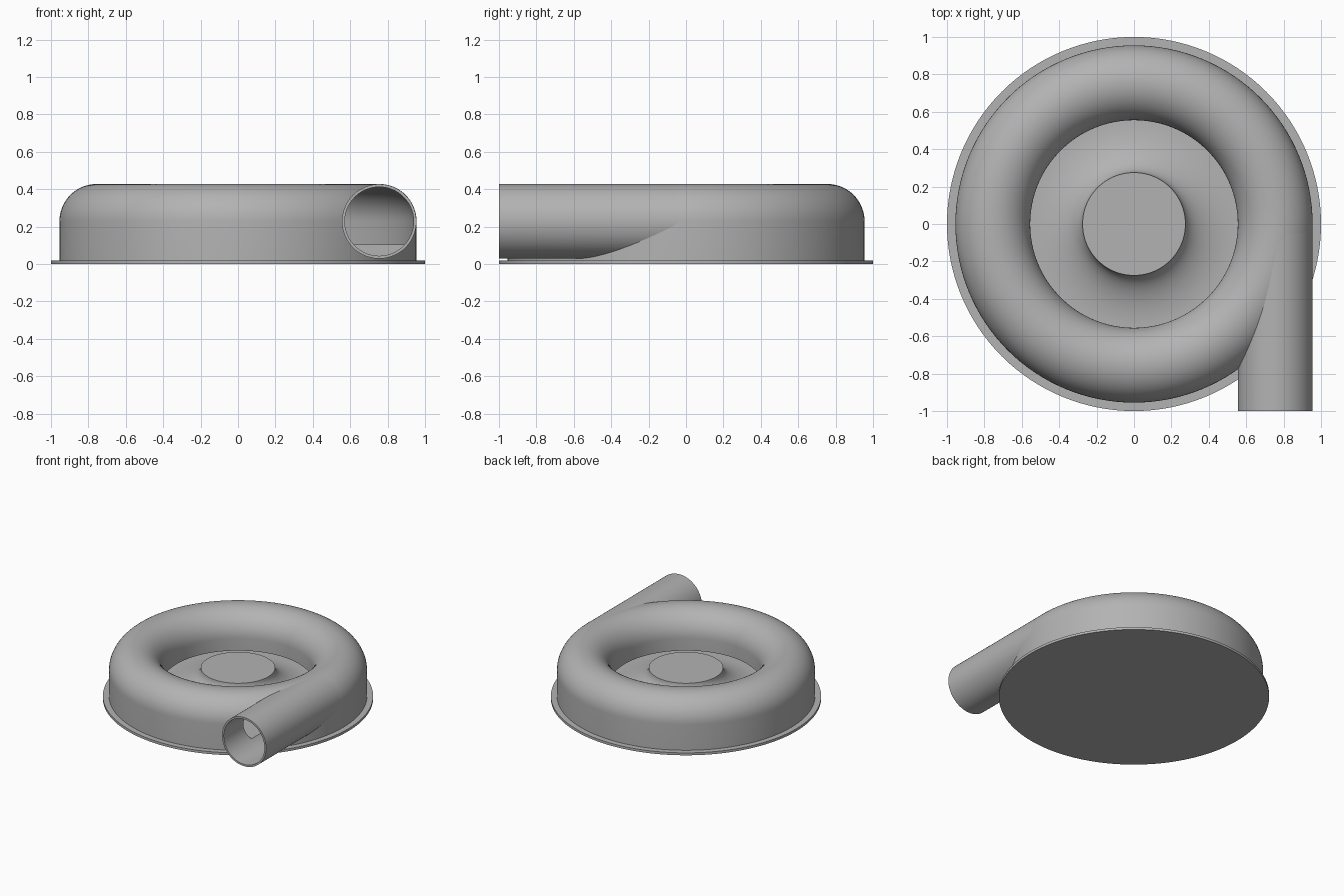
import bpy, bmesh, math
from mathutils import Matrix

if "Cube" in bpy.data.objects:
    bpy.data.objects.remove(bpy.data.objects["Cube"], do_unlink=True)

grey = bpy.data.materials.new("plain grey")
grey.use_nodes = True
COLOR = (0.45, 0.45, 0.45, 1)
grey.diffuse_color = COLOR
grey.node_tree.nodes["Principled BSDF"].inputs["Base Color"].default_value = COLOR

TUBE_X, TUBE_Z, TUBE_R, WALL = 0.755, 0.228, 0.2, 0.015


def finish(name, bm):
    bmesh.ops.remove_doubles(bm, verts=bm.verts, dist=1e-5)
    bmesh.ops.recalc_face_normals(bm, faces=bm.faces)
    mesh = bpy.data.meshes.new(name)
    bm.to_mesh(mesh)
    bm.free()
    mesh.materials.append(grey)
    obj = bpy.data.objects.new(name, mesh)
    bpy.context.collection.objects.link(obj)
    return obj


def lathe(name, profile, steps=128):
    """Spin a half section that starts and ends on the z axis."""
    bm = bmesh.new()
    verts = [bm.verts.new((r, 0, z)) for r, z in profile]
    edges = [bm.edges.new(pair) for pair in zip(verts, verts[1:])]
    bmesh.ops.spin(bm, geom=verts + edges, cent=(0, 0, 0), axis=(0, 0, 1),
                   angle=math.tau, steps=steps, use_merge=True)
    return finish(name, bm)


def cylinder_y(name, radius, y0, y1):
    bm = bmesh.new()
    place = Matrix.Translation((TUBE_X, (y0 + y1) / 2, TUBE_Z)) @ Matrix.Rotation(math.pi / 2, 4, "X")
    bmesh.ops.create_cone(bm, cap_ends=True, segments=96, radius1=radius,
                          radius2=radius, depth=y1 - y0, matrix=place)
    return finish(name, bm)


def arch(radius, steps=32):
    """Half circle of the scroll section, from its outer side to its inner side."""
    return [(TUBE_X + radius * math.cos(math.pi * i / steps),
             TUBE_Z + radius * math.sin(math.pi * i / steps)) for i in range(steps + 1)]


def cut(obj, cutter):
    mod = obj.modifiers.new("cut", "BOOLEAN")
    mod.operation = "DIFFERENCE"
    mod.solver = "EXACT"
    mod.object = cutter
    bpy.context.view_layer.objects.active = obj
    bpy.ops.object.modifier_apply(modifier=mod.name)


# Base plate
plate = lathe("base_plate", [(0, 0), (1, 0), (1, 0.02), (0, 0.02)])

# Scroll housing: outer shell, inlet lip, hollow channel, floor and flared hub
FLOOR, LIP, HUB_R, HUB_Z, FLARE_R = 0.105, 0.13, 0.275, 0.25, 0.555
flare = [(FLARE_R - (FLARE_R - HUB_R) * math.sin(math.pi / 2 * i / 16),
          HUB_Z - (HUB_Z - FLOOR) * math.cos(math.pi / 2 * i / 16)) for i in range(17)]
outer = arch(TUBE_R)
inner = arch(TUBE_R - WALL)[::-1]
section = [(0, 0.01), (outer[0][0], 0.01)] + outer
section += [(outer[-1][0], LIP), (inner[0][0], LIP)] + inner
section += [(inner[-1][0], FLOOR)] + flare + [(0, HUB_Z)]
housing = lathe("scroll_housing", section)

# Outlet pipe, trimmed where it enters the housing
pipe = cylinder_y("outlet_pipe", TUBE_R - 0.001, -1, -0.02)
core_arch = arch(TUBE_R - 0.005)
core = lathe("core_cutter", [(0, -0.1), (core_arch[0][0], -0.1)] + core_arch + [(0, TUBE_Z)])
bore = cylinder_y("bore_cutter", TUBE_R - WALL - 0.001, -1.1, 0)
cut(pipe, core)
cut(pipe, bore)
cut(housing, bore)
for helper in (core, bore):
    bpy.data.objects.remove(helper, do_unlink=True)

# Smooth curved surfaces, keep rims crisp
for obj in (plate, housing, pipe):
    bpy.ops.object.select_all(action="DESELECT")
    obj.select_set(True)
    bpy.context.view_layer.objects.active = obj
    bpy.ops.object.shade_smooth_by_angle(angle=math.radians(30))
